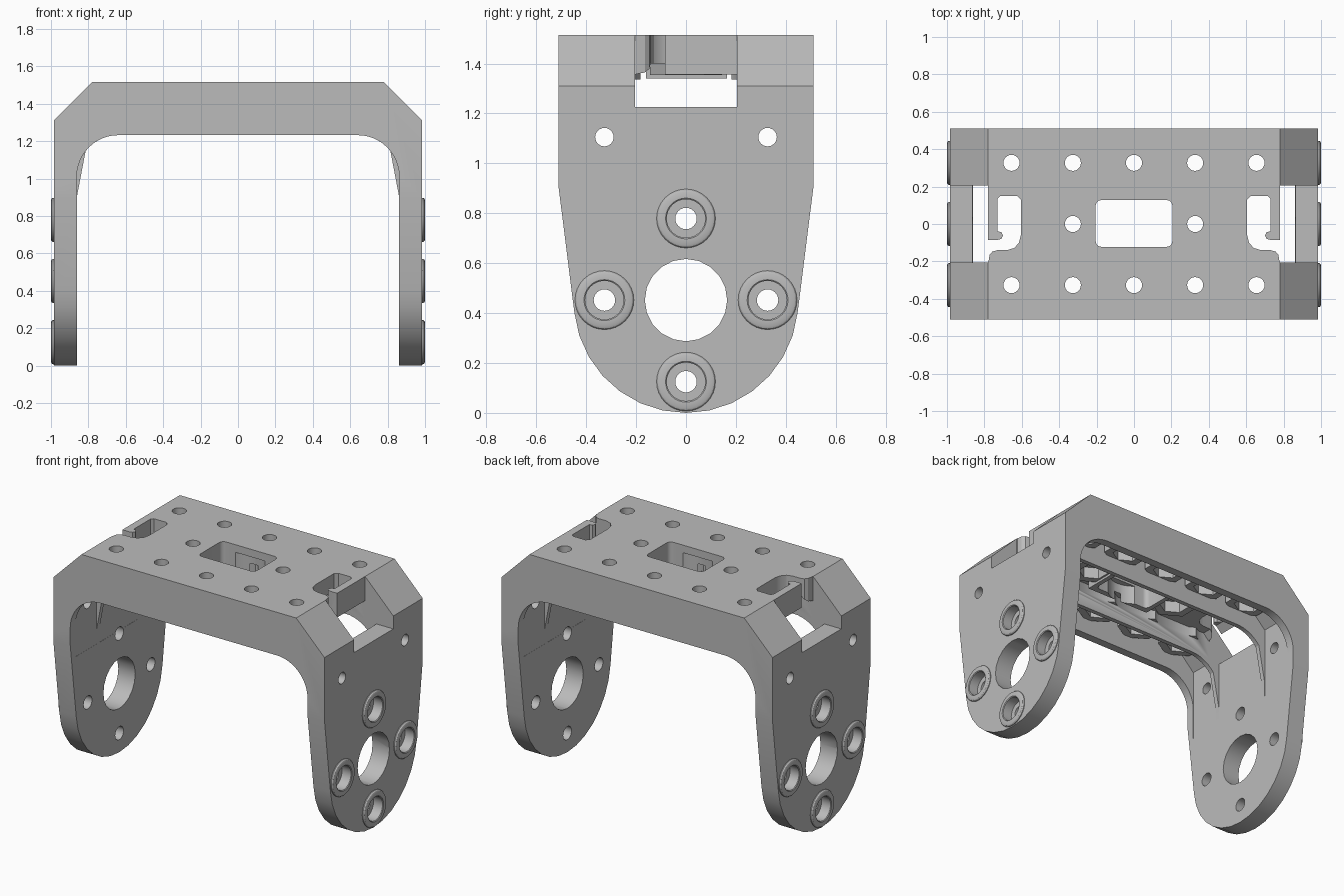
import bpy, bmesh, math
from mathutils import Vector

if "Cube" in bpy.data.objects:
    bpy.data.objects.remove(bpy.data.objects["Cube"], do_unlink=True)

grey = bpy.data.materials.new("light grey")
grey.use_nodes = True
colour = (0.5, 0.5, 0.5, 1)
grey.diffuse_color = colour
grey.node_tree.nodes["Principled BSDF"].inputs["Base Color"].default_value = colour


def place(axis, u, v, w):
    """Map a 2D profile point (u, v) and depth w along the given axis."""
    return {"x": (w, u, v), "y": (u, w, v), "z": (u, v, w)}[axis]


def prism(bm, axis, pts, lo, hi):
    a = [bm.verts.new(place(axis, u, v, lo)) for u, v in pts]
    b = [bm.verts.new(place(axis, u, v, hi)) for u, v in pts]
    n = len(pts)
    faces = [bm.faces.new(a), bm.faces.new(b[::-1])]
    for i in range(n):
        j = (i + 1) % n
        faces.append(bm.faces.new((a[j], a[i], b[i], b[j])))
    bmesh.ops.recalc_face_normals(bm, faces=faces)


def ring(cu, cv, r, n=32, start=0.0):
    return [(cu + r * math.cos(start + math.tau * i / n),
             cv + r * math.sin(start + math.tau * i / n)) for i in range(n)]


def rect(u0, u1, v0, v1):
    return [(u0, v0), (u1, v0), (u1, v1), (u0, v1)]


def flip(pts):
    return [(-u, v) for u, v in pts]


def both(right):
    """Close a right-hand half outline with its mirror image."""
    return right + flip(right)[::-1]


def make(name, prisms):
    bm = bmesh.new()
    for p in prisms:
        prism(bm, *p)
    me = bpy.data.meshes.new(name)
    bm.to_mesh(me)
    bm.free()
    ob = bpy.data.objects.new(name, me)
    bpy.context.collection.objects.link(ob)
    me.materials.append(grey)
    return ob


def boolean(ob, op, prisms):
    tool = make("cutter", prisms)
    mod = ob.modifiers.new("boolean", "BOOLEAN")
    mod.operation, mod.solver, mod.object = op, "EXACT", tool
    bpy.context.view_layer.update()
    dg = bpy.context.evaluated_depsgraph_get()
    me = bpy.data.meshes.new_from_object(ob.evaluated_get(dg))
    ob.modifiers.clear()
    ob.data = me
    bpy.data.objects.remove(tool, do_unlink=True)


def smooth(ob):
    bpy.ops.object.select_all(action="DESELECT")
    ob.select_set(True)
    bpy.context.view_layer.objects.active = ob
    bpy.ops.object.shade_smooth_by_angle(angle=math.radians(30))


# Shell: chamfered front outline, trimmed by the rounded leg outline
outline = both([(0.985, 0), (0.985, 1.31), (0.78, 1.515)])
bracket = make("bracket", [("y", outline, -0.51, 0.51)])
leg = [(0.45 * math.sin(t), 0.45 - 0.45 * math.cos(t))
       for t in [math.radians(a) for a in range(0, 85, 12)]]
leg = leg[1:] + [(0.51, 0.9), (0.51, 1.7)]
boolean(bracket, "INTERSECT", [("x", [(0, 0)] + both(leg), -1.2, 1.2)])


# Arch between the legs: sloped fins inside, round corners on the outer rims
def arc(a0, a1, n):
    return [(0.64 + 0.222 * math.cos(math.radians(a0 + (a1 - a0) * i / n)),
             1.01 + 0.222 * math.sin(math.radians(a0 + (a1 - a0) * i / n)))
            for i in range(n + 1)]


fin_arch = both([(0.862, -0.1), (0.862, 0.9)] + arc(38, 90, 7))
rim_arch = both([(0.862, -0.1)] + arc(0, 90, 12))
boolean(bracket, "DIFFERENCE", [("y", fin_arch, -0.7, 0.7)])
boolean(bracket, "DIFFERENCE", [("y", rim_arch, -0.7, -0.3), ("y", rim_arch, 0.3, 0.7)])

# Channels under the deck, leaving rims and lengthwise ribs
channel = both([(0.863, 0.8), (0.863, 1.273), (0.736, 1.40)])
boolean(bracket, "DIFFERENCE", [("y", channel, a, b) for a, b in
                                ((-0.455, -0.235), (-0.205, 0.205), (0.235, 0.455))])

# Hexagonal nut bosses and a frame around the centre window
rows = [(x, y) for y in (-0.327, 0.327) for x in (-0.655, -0.327, 0, 0.327, 0.655)]
mids = [(-0.327, 0), (0.327, 0)]
up = math.pi / 2
boolean(bracket, "UNION", [("z", ring(x, y, 0.145, 6, up), 1.337, 1.45) for x, y in rows])
boolean(bracket, "UNION", [("z", ring(x, y, 0.145, 6, up), 1.355, 1.45) for x, y in mids])
boolean(bracket, "UNION", [("z", rect(-0.235, 0.235, -0.16, 0.165), 1.34, 1.45)])
boolean(bracket, "DIFFERENCE",
        [("z", ring(x, y, 0.092, 6, up), 1.2, 1.43) for x, y in rows + mids])
boolean(bracket, "DIFFERENCE",
        [("z", ring(x, y, 0.043, 24), 1.1, 1.7) for x, y in rows + mids])

# Centre window with rounded corners and a shallow round recess
window = []
for cx, cy, a in ((0.175, 0.098, 0), (-0.175, 0.098, 90),
                  (-0.175, -0.092, 180), (0.175, -0.092, 270)):
    for k in range(5):
        t = math.radians(a + 22.5 * k)
        window.append((cx + 0.03 * math.cos(t), cy + 0.03 * math.sin(t)))
boolean(bracket, "DIFFERENCE", [("z", window, 1.2, 1.7)])
boolean(bracket, "DIFFERENCE", [("z", ring(0, 0.003, 0.165, 40), 1.3, 1.465)])

# Shoulder slots, then the hooked cable openings beside them
boolean(bracket, "DIFFERENCE", [("z", rect(s * 0.94 - 0.16, s * 0.94 + 0.16, -0.205, 0.205),
                                 1.225, 1.7) for s in (-1, 1)])
hook = [(0.625, 0.15), (0.715, 0.15), (0.73, 0.135), (0.73, -0.04), (0.71, -0.043),
        (0.70, -0.062), (0.71, -0.08), (0.73, -0.085), (0.80, -0.085), (0.80, -0.205),
        (0.778, -0.20), (0.772, -0.165), (0.757, -0.147), (0.73, -0.14), (0.68, -0.14),
        (0.64, -0.128), (0.615, -0.10), (0.605, -0.06), (0.605, 0.13)]
boolean(bracket, "DIFFERENCE", [("z", hook, 1.3, 1.7), ("z", flip(hook), 1.3, 1.7)])

# Leg holes: large bore, four bolt holes with counterbores, two upper holes
bolts = [(0, 0.779), (-0.327, 0.452), (0.327, 0.452), (0, 0.125)]
holes = [ring(0, 0.452, 0.165, 20)] + [ring(y, z, 0.043, 24) for y, z in bolts]
holes += [ring(s * 0.327, 1.105, 0.037, 24) for s in (-1, 1)]
boolean(bracket, "DIFFERENCE", [("x", h, -1.2, 1.2) for h in holes])
boolean(bracket, "DIFFERENCE", [("x", ring(y, z, 0.078), min(s * 0.93, s * 1.2),
                                 max(s * 0.93, s * 1.2)) for s in (-1, 1) for y, z in bolts])
bracket.name = "bracket"
smooth(bracket)

# Raised collars around the bolt holes
profile = [(0.077, 0.975), (0.077, 0.996), (0.082, 1.0), (0.106, 1.0),
           (0.113, 0.997), (0.118, 0.99), (0.118, 0.975)]
for side, s in (("left", 1), ("right", -1)):
    for i, (y, z) in enumerate(bolts):
        bm = bmesh.new()
        n = 32
        loops = [[bm.verts.new(Vector((s * x, y + r * math.cos(math.tau * k / n),
                                       z + r * math.sin(math.tau * k / n))))
                  for k in range(n)] for r, x in profile]
        for a, b in zip(loops, loops[1:] + loops[:1]):
            for k in range(n):
                m = (k + 1) % n
                bm.faces.new((a[k], a[m], b[m], b[k]))
        bmesh.ops.recalc_face_normals(bm, faces=bm.faces[:])
        me = bpy.data.meshes.new("collar")
        bm.to_mesh(me)
        bm.free()
        me.materials.append(grey)
        collar = bpy.data.objects.new(f"{side}_collar_{i + 1}", me)
        bpy.context.collection.objects.link(collar)
        smooth(collar)
